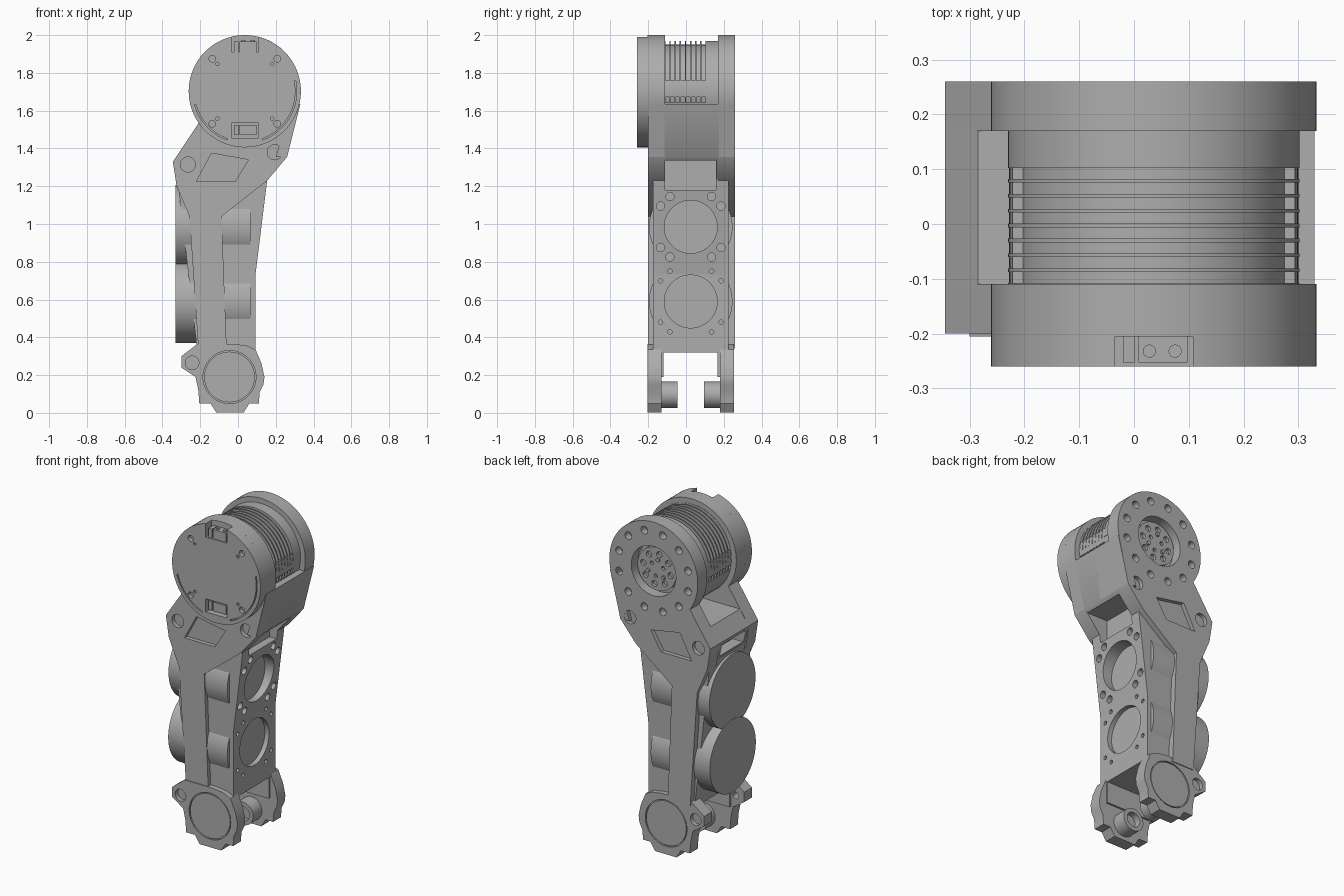
import bpy, bmesh, math
from math import cos, sin, radians

cube = bpy.data.objects.get("Cube")
if cube:
    bpy.data.objects.remove(cube, do_unlink=True)

grey = bpy.data.materials.new("machined_grey")
grey.use_nodes = True
grey.diffuse_color = (0.42, 0.42, 0.42, 1)
grey.node_tree.nodes["Principled BSDF"].inputs["Base Color"].default_value = (0.42, 0.42, 0.42, 1)

MX, MZ, MR = 0.036, 1.703, 0.297      # motor axis and radius
MID = 0.025                           # middle plane of the leg


def arc(cx, cy, r, a=0, b=360, n=64):
    """Points on an arc, open for a full circle."""
    steps = n if b - a >= 360 else n + 1
    return [(cx + r * cos(radians(a + (b - a) * i / n)),
             cy + r * sin(radians(a + (b - a) * i / n))) for i in range(steps)]


def rect(u0, u1, v0, v1):
    return [(u0, v0), (u1, v0), (u1, v1), (u0, v1)]


def prism(profile, lo, hi, axis="y"):
    return (profile, lo, hi, axis)


def mesh_from(name, prisms):
    bm = bmesh.new()
    for profile, lo, hi, axis in prisms:
        rings = []
        for d in (lo, hi):
            rings.append([bm.verts.new((u, d, v) if axis == "y" else (d, u, v) if axis == "x" else (u, v, d))
                          for u, v in profile])
        bm.faces.new(rings[0])
        bm.faces.new(rings[1])
        n = len(profile)
        for i in range(n):
            j = (i + 1) % n
            bm.faces.new((rings[0][i], rings[0][j], rings[1][j], rings[1][i]))
    bmesh.ops.recalc_face_normals(bm, faces=bm.faces[:])
    me = bpy.data.meshes.new(name)
    bm.to_mesh(me)
    bm.free()
    ob = bpy.data.objects.new(name, me)
    bpy.context.scene.collection.objects.link(ob)
    return ob


def part(name, prisms, cuts=()):
    """Solid from prisms, with the cut prisms removed."""
    ob = mesh_from(name, prisms)
    if cuts:
        cutter = mesh_from(name + "_cutter", cuts)
        cutter.hide_render = True
        mod = ob.modifiers.new("cut", "BOOLEAN")
        mod.operation, mod.solver, mod.object = "DIFFERENCE", "EXACT", cutter
        bpy.context.view_layer.update()
        dg = bpy.context.evaluated_depsgraph_get()
        me = bpy.data.meshes.new_from_object(ob.evaluated_get(dg))
        ob.modifiers.clear()
        ob.data = me
        bpy.data.objects.remove(cutter, do_unlink=True)
    ob.data.materials.clear()
    ob.data.materials.append(grey)
    bpy.ops.object.select_all(action="DESELECT")
    ob.select_set(True)
    bpy.context.view_layer.objects.active = ob
    bpy.ops.object.shade_smooth_by_angle(angle=radians(30))
    return ob


# Leg body with two round windows and their bolt holes
pocket = prism(rect(-0.11, 0.16, 1.18, 1.335), 0.1, 0.4, "x")
cuts = [pocket]
for z, r in ((0.985, 0.022), (0.59, 0.012)):
    cuts.append(prism(arc(MID, z, 0.14), 0.065, 0.3, "x"))
    for sy in (-1, 1):
        for sz in (-1, 1):
            for dy, dz in ((0.16, 0.11), (0.11, 0.16)):
                cuts.append(prism(arc(MID + sy * dy, z + sz * dz, r, n=16), 0.075, 0.3, "x"))
part("leg_body", [prism([(0.093, 0.32), (0.093, 0.735), (0.155, 1.235), (-0.32, 1.235), (-0.215, 0.32)],
                        -0.175, 0.225)], cuts)

# Two drive drums lying across the leg
for name, z, x0 in (("upper_drum", 0.985, -0.33), ("lower_drum", 0.59, -0.332)):
    part(name, [prism(arc(MID, z, 0.221, n=96), x0, 0.065, "x")])

# Side plates: motor ring, bracket and strut in one outline
outline = arc(MX, MZ, MR, -13, 214.6) + [
    (-0.345, 1.33), (-0.325, 1.2), (-0.257, 1.04), (-0.21, 0.34),
    (-0.06, 0.34), (-0.087, 1.04), (0.155, 1.23), (0.26, 1.355)]
diamond = [(-0.14, 1.375), (0.055, 1.34), (-0.015, 1.225), (-0.22, 1.225)]
inner_diamond = [(-0.125, 1.33), (0.01, 1.3), (-0.035, 1.25), (-0.175, 1.25)]


def plate_cuts(outer, step, deep):
    found = [prism(diamond, outer, step), prism(inner_diamond, step, deep)]
    for x, z in ((-0.265, 1.315), (0.195, 1.38)):
        found.append(prism(arc(x, z, 0.04, n=24), outer, step))
        found.append(prism(arc(x, z, 0.028, n=24), step, deep))
    return found


part("front_plate", [prism(outline, -0.2, -0.11)], plate_cuts(-0.3, -0.175, -0.14))
cuts = plate_cuts(0.3, 0.235, 0.2) + [prism(arc(MX, MZ, 0.15), 0.195, 0.3)]
cuts += [prism(arc(x, z, 0.023, n=20), 0.215, 0.3) for x, z in arc(MX, MZ, 0.24, 15, 375, 12)]
part("back_plate", [prism(outline, 0.17, 0.26)], cuts)

# Output hub with its ring of holes and pins
cuts = [prism(arc(x, z, 0.018, n=16), 0.21, 0.3) for x, z in arc(MX, MZ, 0.093, 10, 370, 8)]
cuts += [prism(arc(x, z, 0.012, n=12), 0.21, 0.3) for x, z in arc(MX, MZ, 0.045, 40, 400, 3)]
part("output_hub", [prism(arc(MX, MZ, 0.13), 0.18, 0.228)], cuts)
part("hub_pins", [prism(arc(x, z, 0.012, n=12), 0.2, 0.24) for x, z in arc(MX, MZ, 0.06, 100, 460, 3)])

# Bracket block bridging the side plates below the motor
block = [(-0.285, 1.417), (-0.345, 1.33), (-0.315, 1.2), (0.15, 1.2), (0.155, 1.235),
         (0.26, 1.355), (0.33, 1.635), (0.29, 1.635), (0.2, 1.417)]
part("bracket_block", [prism(block, -0.115, 0.175)],
     [pocket, prism(rect(-0.09, 0.14, 1.225, 1.31), -0.5, -0.25, "x")])
part("bracket_wall", [prism([(0.33, 1.635), (0.26, 1.355), (0.2, 1.355), (0.285, 1.635)], -0.199, 0.259)])

# Motor core, solid below, finned above
part("motor_core", [prism(arc(MX, MZ, 0.246, n=96), -0.12, 0.18)])
slots = [-0.098 + 0.0272 * i for i in range(8)]
part("motor_shell", [prism(arc(MX, MZ, 0.264, 167.4, 372.6, 72), -0.115, 0.175)],
     [prism(rect(y - 0.01, y + 0.01, 1.642, 1.672), -0.4, 0.5, "x") for y in slots])
upper = arc(MX, MZ, 0.266, 0, 180, 64)
part("cooling_fins", [prism(upper, y + 0.0102, y + 0.017) for y in slots[:-1]]
     + [prism(upper, -0.115, -0.108), prism(upper, slots[-1] + 0.01, 0.175)])

# Front motor cap with sockets, screw holes and a rim groove
cuts = [prism(rect(-0.035, 0.108, 1.91, 2.1), -0.3, -0.205),
        prism(rect(-0.035, 0.108, 1.455, 1.535), -0.3, -0.22)]
for sx in (-1, 1):
    for sz in (-1, 1):
        cuts.append(prism(arc(MX + sx * 0.172, MZ + sz * 0.172, 0.018, n=16), -0.3, -0.235))
        cuts.append(prism(arc(MX + sx * 0.145, MZ + sz * 0.145, 0.009, n=12), -0.3, -0.245))
for a, b in ((195, 250), (290, 372)):
    groove = arc(MX, MZ, 0.275, a, b, 24) + arc(MX, MZ, 0.268, a, b, 24)[::-1]
    cuts.append(prism(groove, -0.3, -0.25))
part("motor_cap", [prism(arc(MX, MZ, MR, n=96), -0.26, -0.199)], cuts)

# Cable connectors in the two cap sockets
for name, z0, z1 in (("top_connector", 1.905, 1.965), ("bottom_connector", 1.47, 1.525)):
    part(name, [prism(rect(-0.02, 0.002, z0, z1), -0.253, -0.2),
                prism(rect(0.008, 0.098, z0, z1), -0.253, -0.2)])
part("connector_pins", [prism(arc(x, -0.232, 0.012, n=16), 1.96, 1.972, "z") for x in (0.028, 0.075)])

# Fork plates at the foot, with ears and joint covers
fork = [(-0.215, 0.365), (-0.02, 0.365), (0.05, 0.355), (0.093, 0.335), (0.125, 0.26), (0.14, 0.19), (0.135, 0.15),
        (0.115, 0.11), (0.11, 0.05), (0.06, 0.05), (0.03, 0.002), (-0.115, 0.002),
        (-0.145, 0.05), (-0.205, 0.05), (-0.21, 0.12), (-0.225, 0.19), (-0.3, 0.24), (-0.3, 0.3)]
boss = (-0.035, 0.095)
for side, s in (("front", -1), ("back", 1)):
    def span(a, b):
        return MID + s * a, MID + s * b
    part(side + "_fork_plate", [prism(fork, *span(0.155, 0.23))],
         [prism(arc(-0.045, 0.19, 0.14), *span(0.22, 0.3)),
          prism(arc(-0.243, 0.265, 0.036, n=24), *span(0.205, 0.3)),
          prism(arc(-0.243, 0.265, 0.02, n=24), *span(0.1, 0.205))])
    part(side + "_joint_cover", [prism(arc(-0.045, 0.19, 0.134), *span(0.2, 0.228))])
    part(side + "_joint_boss", [prism(arc(*boss, 0.07, n=40), *span(0.07, 0.16))],
         [prism(arc(*boss, 0.045, n=32), *span(0.05, 0.11))])
    part(side + "_fork_root", [prism([(-0.21, 0.19), (0.09, 0.19), (0.09, 0.36), (-0.21, 0.36)],
                                     *span(0.143, 0.16))])
